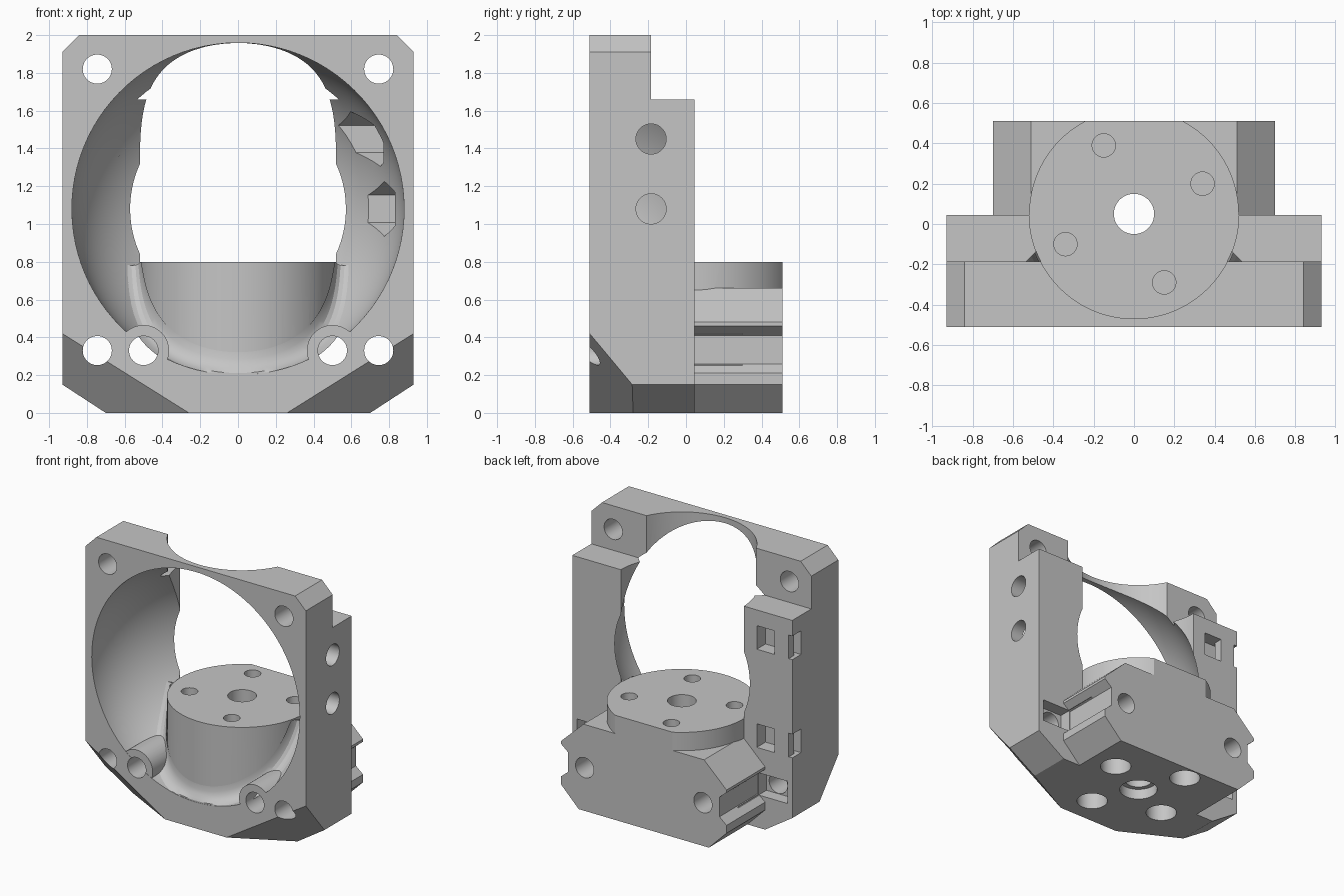
import bpy, bmesh
from math import sin, cos, pi, sqrt
from mathutils import Vector

cube = bpy.data.objects.get("Cube")
if cube:
    bpy.data.objects.remove(cube, do_unlink=True)

grey = bpy.data.materials.new("matte_grey")
grey.use_nodes = True
grey.diffuse_color = (0.56, 0.56, 0.56, 1)
grey.node_tree.nodes["Principled BSDF"].inputs["Base Color"].default_value = (0.56, 0.56, 0.56, 1)


def make_object(name, bm):
    bmesh.ops.recalc_face_normals(bm, faces=bm.faces)
    mesh = bpy.data.meshes.new(name)
    bm.to_mesh(mesh)
    bm.free()
    mesh.materials.append(grey)
    obj = bpy.data.objects.new(name, mesh)
    bpy.context.collection.objects.link(obj)
    return obj


def loft(name, sections):
    """Skin a row of closed sections and cap both ends."""
    bm = bmesh.new()
    rows = [[bm.verts.new(p) for p in section] for section in sections]
    for a, b in zip(rows, rows[1:]):
        for i in range(len(a)):
            j = (i + 1) % len(a)
            bm.faces.new((a[i], a[j], b[j], b[i]))
    bm.faces.new(rows[0])
    bm.faces.new(rows[-1])
    return make_object(name, bm)


def prism(name, points, axis, lo, hi):
    """Extrude a 2D outline along one axis."""
    place = {"X": lambda a, b, t: (t, a, b),
             "Y": lambda a, b, t: (a, t, b),
             "Z": lambda a, b, t: (a, b, t)}[axis]
    return loft(name, [[place(a, b, t) for a, b in points] for t in (lo, hi)])


def ring(a, b, r, n=48, phase=0.0):
    return [(a + r * cos(phase + 2 * pi * i / n), b + r * sin(phase + 2 * pi * i / n)) for i in range(n)]


def rect(a0, a1, b0, b1):
    return [(a0, b0), (a1, b0), (a1, b1), (a0, b1)]


def combine(target, tool, operation="DIFFERENCE"):
    tool.hide_render = True
    mod = target.modifiers.new("combine", "BOOLEAN")
    mod.operation, mod.solver, mod.object = operation, "EXACT", tool
    bpy.context.view_layer.objects.active = target
    bpy.ops.object.modifier_apply(modifier=mod.name)
    bpy.data.objects.remove(tool, do_unlink=True)


# Frame: stepped side profile, with long edges and front lower corners cut off
BACK, FRONT, STEP, W = 0.045, -0.51, -0.185, 0.93
profile = [(FRONT, 0), (BACK, 0), (BACK, 1.66), (STEP, 1.66), (STEP, 2), (FRONT, 2)]
housing = prism("housing", profile, "X", -W, W)
for s in (1, -1):
    for x0, z0, x1, z1 in ((W, 1.91, 0.84, 2), (W, 0.15, 0.7, 0)):
        dx, dz = x1 - x0, z1 - z0
        edge_cut = [(s * (x0 - dx), z0 - dz), (s * (x1 + dx), z1 + dz), (s * (x0 - dx), z1 + dz)]
        combine(housing, prism("edge_cutter", edge_cut, "Y", -1, 1))
    # Slanted front corner: a wedge whose section shrinks towards the back
    wedge = []
    for y, shift in ((FRONT - 0.23, -0.44), (FRONT, 0), (FRONT + 0.23, 0.44)):
        wedge.append([(s * (0.26 + shift - 0.67), y, -0.42), (s * (W + shift + 0.67), y, 0.84),
                      (s * 2.2, y, 0.84), (s * 2.2, y, -0.42)])
    combine(housing, loft("corner_cutter", wedge))

# Rounded bore, narrowing towards the back
BORE_R, BORE_D, BORE_Z = 0.88, 0.73, 1.08
stations = [(FRONT - 0.1, BORE_R)]
for i in range(28):
    t = 0.04 + i * 0.054
    stations.append((FRONT + BORE_D * sin(t), BORE_R * cos(t)))
combine(housing, loft("bore_cutter", [[(x, y, z) for x, z in ring(0, BORE_Z, r, 96, 0.01)]
                                      for y, r in stations]))

# Upright clearance above the round pedestal
CORE_R, CORE_Y, CORE_Z = 0.52, 0.05, 0.8
combine(housing, prism("clearance_cutter", ring(0, CORE_Y, CORE_R, 96), "Z", CORE_Z - 0.005, 2.2))

# Pedestal, trimmed flat at the back
pedestal = prism("pedestal", ring(0, CORE_Y, CORE_R, 96), "Z", 0.05, CORE_Z)
combine(pedestal, prism("trim_cutter", rect(-1, 1, 0.51, 1), "Z", -0.5, 1.5))
combine(housing, pedestal, "UNION")

# Rear block with a grooved side
half = [(0.55, 0), (0.7, 0.15), (0.7, 0.21), (0.64, 0.26), (0.64, 0.41), (0.7, 0.46), (0.7, 0.48), (0.51, 0.66)]
outline = half + [(-x, z) for x, z in reversed(half)]
combine(housing, prism("rear_block", outline, "Y", 0.02, 0.51), "UNION")

for s in (1, -1):
    # Screw boss inside the bore
    combine(housing, prism("boss", ring(s * 0.5, 0.33, 0.135), "Y", FRONT + 0.002, 0.03), "UNION")
    # Nut recess behind the lower corner screw
    recess = rect(*sorted((s * 0.645, s * 0.89)), 0.25, 0.42)
    combine(housing, prism("recess_cutter", recess, "Y", -0.05, 0.3))
    # Screw holes from front to back
    for x, z in ((0.745, 1.82), (0.745, 0.33), (0.5, 0.33)):
        combine(housing, prism("screw_cutter", ring(s * x, z, 0.077), "Y", -1, 1))

# Pedestal holes: central shaft and four stepped mounting holes
combine(housing, prism("shaft_cutter", ring(0, CORE_Y, 0.1), "Z", -1, 1.2))
combine(housing, prism("shaft_cutter", ring(0, CORE_Y, 0.135), "Z", -1, 0.08))
for x, y in ((-0.15, 0.34), (0.34, 0.15), (-0.34, -0.15), (0.15, -0.34)):
    combine(housing, prism("mount_cutter", ring(x, CORE_Y + y, 0.058, 32), "Z", 0.5, 1.2))
    combine(housing, prism("mount_cutter", ring(x, CORE_Y + y, 0.11, 32), "Z", -1, 0.3))

# Side screws with hexagonal nut pockets
for z, depth in ((1.08, 0.83), (1.45, 0.77)):
    combine(housing, prism("side_cutter", ring(STEP, z, 0.08), "X", 0.6, 1.2))
    combine(housing, prism("nut_cutter", ring(STEP, z, 0.145, 6, pi / 2), "X", 0.45, depth))

# Strap slots on the other side: window, corner notch and the passage between
for z in (0.7, 1.45):
    for x0, x1, y1 in ((-0.78, -0.63, 0.2), (-1, -0.9, 0.2), (-0.95, -0.65, -0.02)):
        combine(housing, prism("strap_cutter", rect(x0, x1, -0.06, y1), "Z", z - 0.09, z + 0.09))

# Fillet where the pedestal meets the bore
size, steps, sections = 0.12, 6, []
for i in range(81):
    ang = -pi / 2 + (i / 40 - 1) * pi * 0.52
    n1 = Vector((cos(ang), sin(ang), 0))
    x, y = CORE_R * n1.x, CORE_Y + CORE_R * n1.y
    rest = 1 - (x / BORE_R) ** 2 - ((y - FRONT) / BORE_D) ** 2
    z = BORE_Z - BORE_R * sqrt(max(rest, 0))
    if z > CORE_Z - 0.002:
        continue
    corner = Vector((x, y, z))
    n2 = -Vector((x / BORE_R ** 2, (y - FRONT) / BORE_D ** 2, (z - BORE_Z) / BORE_R ** 2)).normalized()
    up = (n2 - n1 * n1.dot(n2)).normalized() * size
    out = (n1 - n2 * n1.dot(n2)).normalized() * size
    row = [corner + up * (1 - t) ** 2 + out * t ** 2 for t in (k / steps for k in range(steps + 1))]
    row.append(corner - (n1 + n2) * 0.03)
    sections.append([(p.x, max(p.y, FRONT + 0.002), min(p.z, CORE_Z - 0.001)) for p in row])
fillet = loft("pedestal_fillet", sections)

# Smooth curved walls, crisp edges
for obj in (housing, fillet):
    bpy.ops.object.select_all(action="DESELECT")
    obj.select_set(True)
    bpy.context.view_layer.objects.active = obj
    bpy.ops.object.shade_smooth_by_angle(angle=0.35)
